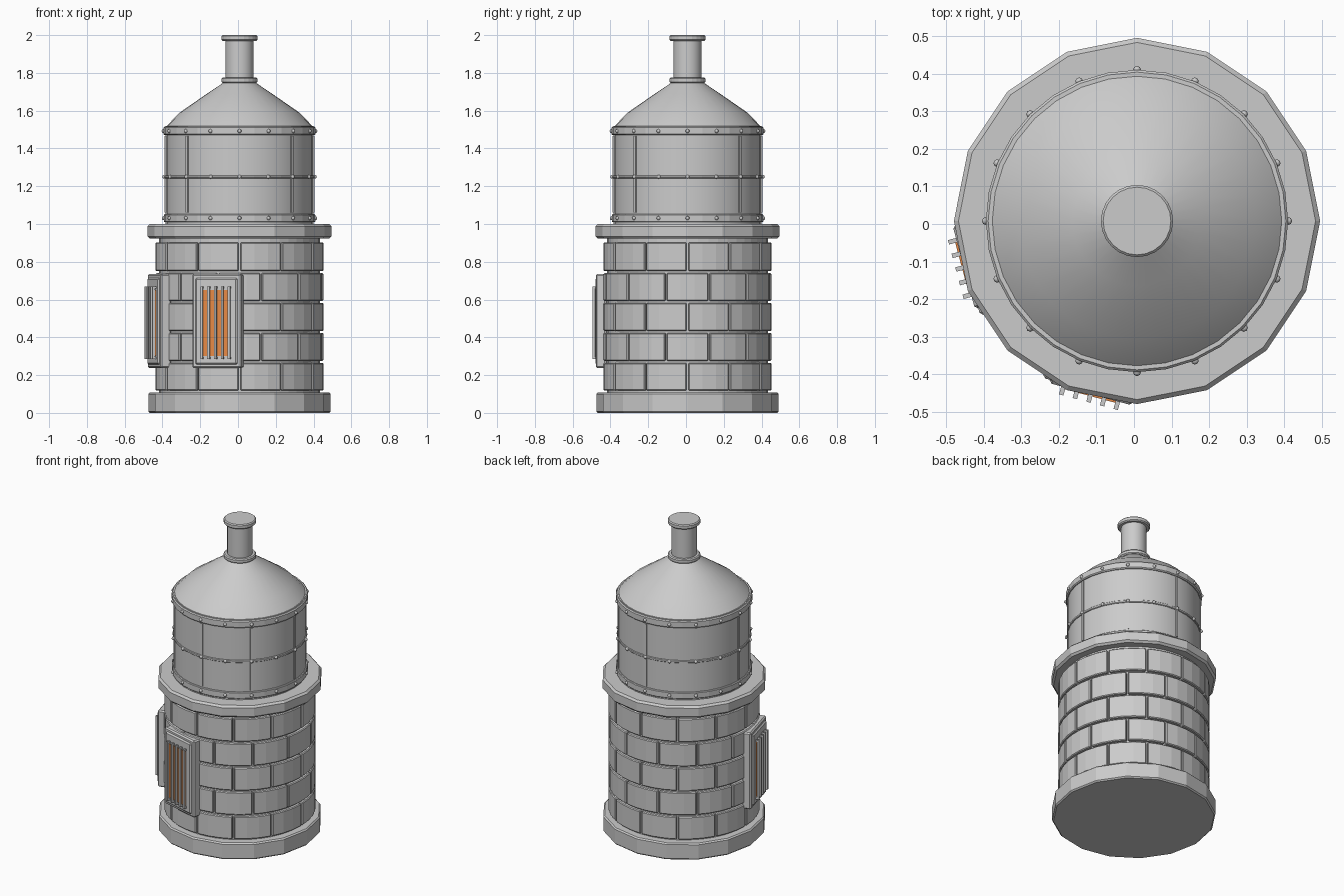
import bpy, bmesh
from math import cos, sin, pi, radians
from mathutils import Matrix, Vector

if "Cube" in bpy.data.objects:
    bpy.data.objects.remove(bpy.data.objects["Cube"])

CX, CY = 0.008, 0.008          # body axis, vents shift the overall centre
AXIS = Matrix.Translation((CX, CY, 0))


def finish(bm, name, mat=None, bevel=0, smooth=None):
    bmesh.ops.recalc_face_normals(bm, faces=bm.faces)
    me = bpy.data.meshes.new(name)
    bm.to_mesh(me)
    bm.free()
    ob = bpy.data.objects.new(name, me)
    bpy.context.collection.objects.link(ob)
    ob.matrix_world = AXIS
    if mat:
        me.materials.append(mat)
    if bevel:
        m = ob.modifiers.new("bevel", 'BEVEL')
        m.width, m.segments, m.limit_method = bevel, 1, 'ANGLE'
        m.angle_limit = radians(40)
    if smooth:
        bpy.ops.object.select_all(action='DESELECT')
        ob.select_set(True)
        bpy.context.view_layer.objects.active = ob
        bpy.ops.object.shade_smooth_by_angle(angle=radians(smooth))
    return ob


def lathe(name, profile, n, smooth=None):
    """Solid of revolution from (radius, z) points, capped at both ends."""
    bm = bmesh.new()
    rings = [[bm.verts.new((r * cos(2 * pi * i / n), r * sin(2 * pi * i / n), z))
              for i in range(n)] for r, z in profile]
    for a, b in zip(rings, rings[1:]):
        for i in range(n):
            j = (i + 1) % n
            bm.faces.new((a[i], a[j], b[j], b[i]))
    bm.faces.new(rings[0][::-1])
    bm.faces.new(rings[-1])
    return finish(bm, name, smooth=smooth)


def disc(name, r, z0, z1, n, b):
    """Cylinder with chamfered rims."""
    return lathe(name, [(r - b, z0), (r, z0 + b), (r, z1 - b), (r - b, z1)], n)


def arc_block(bm, r0, r1, z0, z1, a0, a1, n):
    """Curved block between two radii and two angles (degrees)."""
    secs = []
    for i in range(n + 1):
        a = radians(a0 + (a1 - a0) * i / n)
        secs.append([bm.verts.new((r * cos(a), r * sin(a), z))
                     for r, z in ((r0, z0), (r1, z0), (r1, z1), (r0, z1))])
    for s, t in zip(secs, secs[1:]):
        for k in range(4):
            bm.faces.new((s[k], s[(k + 1) % 4], t[(k + 1) % 4], t[k]))
    bm.faces.new(secs[0])
    bm.faces.new(secs[-1][::-1])


def radial_box(bm, ang, r0, r1, t0, t1, z0, z1):
    """Box facing outward at an angle, sized by radius, tangent and height."""
    m = (Matrix.Rotation(radians(ang), 4, 'Z')
         @ Matrix.Translation(((r0 + r1) / 2, (t0 + t1) / 2, (z0 + z1) / 2))
         @ Matrix.Diagonal((r1 - r0, t1 - t0, z1 - z0, 1)))
    bmesh.ops.create_cube(bm, size=1, matrix=m)


# Stone base, ledge and inner wall
disc("base_ring", 0.483, 0.0, 0.107, 16, 0.008)
disc("ledge_ring", 0.487, 0.922, 1.0, 16, 0.012)
lathe("brick_core", [(0.425, 0.09), (0.425, 0.94)], 48)

# Five staggered courses of twelve bricks
bm = bmesh.new()
rows = [(0.118, 0.265), (0.276, 0.423), (0.434, 0.582), (0.593, 0.740), (0.752, 0.902)]
for k, (z0, z1) in enumerate(rows):
    for i in range(12):
        a = 30 * i + 15 * (k % 2)
        arc_block(bm, 0.40, 0.446, z0, z1, a + 0.6, a + 29.4, 3)
finish(bm, "bricks", bevel=0.005)

# Metal drum with bands
lathe("drum", [(0.391, 0.99), (0.391, 1.52)], 32, smooth=15)
disc("lower_band", 0.401, 1.01, 1.052, 32, 0.004)
disc("middle_band", 0.397, 1.242, 1.258, 32, 0.003)
disc("upper_band", 0.402, 1.47, 1.517, 32, 0.006)

# Vertical seams of the drum
bm = bmesh.new()
for i in range(8):
    radial_box(bm, 45 * i, 0.38, 0.396, -0.007, 0.007, 1.06, 1.465)
finish(bm, "drum_seams")

# Rivets on the three bands
bm = bmesh.new()
for z, r in ((1.031, 0.401), (1.25, 0.398), (1.492, 0.402)):
    for i in range(16):
        p = Vector((r * cos(pi * i / 8), r * sin(pi * i / 8), z))
        bmesh.ops.create_uvsphere(bm, u_segments=8, v_segments=6, radius=0.0105,
                                  matrix=Matrix.Translation(p))
finish(bm, "rivets", smooth=60)

# Domed roof and chimney pipe
lathe("dome", [(0.385, 1.51), (0.385, 1.52), (0.314, 1.592), (0.172, 1.69),
               (0.08, 1.752)], 32, smooth=12)
disc("pipe_collar", 0.096, 1.747, 1.775, 24, 0.006)
lathe("pipe", [(0.075, 1.74), (0.075, 1.98)], 24, smooth=20)
disc("pipe_cap", 0.096, 1.97, 2.0, 24, 0.006)

# Two glowing furnace vents
glow = bpy.data.materials.new("glow")
glow.diffuse_color = (0.8, 0.25, 0.06, 1)
glow.use_nodes = True
glow.node_tree.nodes["Principled BSDF"].inputs["Base Color"].default_value = glow.diffuse_color
for side, ang in (("front", -105), ("left", -165)):
    bm = bmesh.new()
    radial_box(bm, ang, 0.41, 0.468, -0.135, 0.135, 0.237, 0.735)
    radial_box(bm, ang, 0.45, 0.477, -0.115, 0.115, 0.255, 0.715)
    finish(bm, side + "_vent_frame", bevel=0.008)
    bm = bmesh.new()
    radial_box(bm, ang, 0.47, 0.482, -0.075, 0.075, 0.30, 0.65)
    finish(bm, side + "_vent_glow", glow)
    bm = bmesh.new()
    for i in range(5):
        t = 0.0375 * (i - 2)
        radial_box(bm, ang, 0.486, 0.499, t - 0.006, t + 0.006, 0.285, 0.67)
        for z in (0.285, 0.658):       # feet joining bar to frame
            radial_box(bm, ang, 0.47, 0.490, t - 0.006, t + 0.006, z, z + 0.012)
    finish(bm, side + "_vent_bars")
